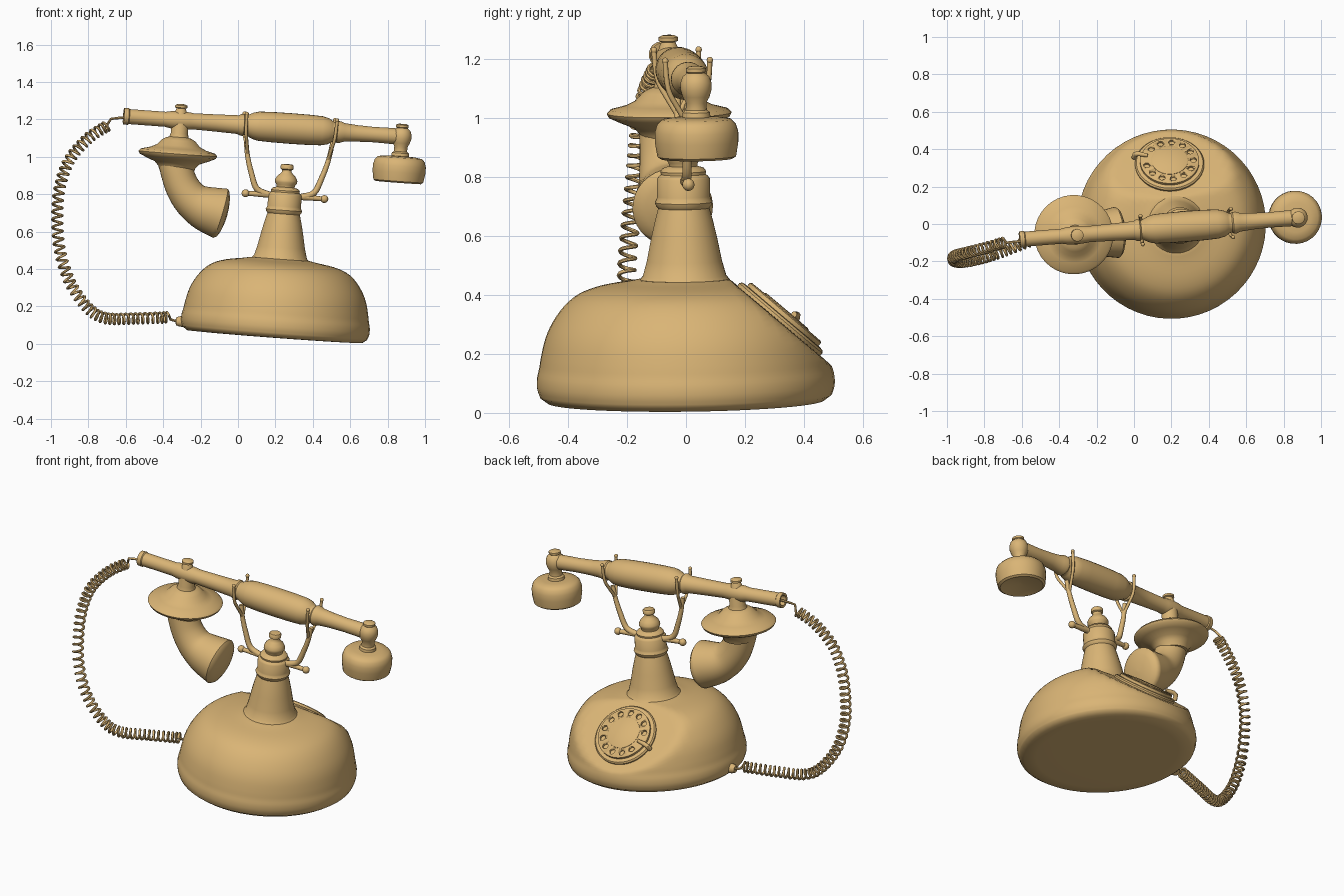
import bpy, bmesh, math
from mathutils import Vector, Matrix

if "Cube" in bpy.data.objects:
    bpy.data.objects.remove(bpy.data.objects["Cube"])

brass = bpy.data.materials.new("warm_tan")
brass.diffuse_color = (0.70, 0.46, 0.18, 1)
brass.use_nodes = True
brass.node_tree.nodes["Principled BSDF"].inputs["Base Color"].default_value = brass.diffuse_color

# whole telephone leans slightly: one shared frame
I = Matrix.Identity(4)
M = (Matrix.Translation((0.195, 0, 0.037)) @ Matrix.Rotation(math.radians(4.5), 4, 'Z')
     @ Matrix.Rotation(math.radians(4.2), 4, 'Y') @ Matrix.Rotation(math.radians(1), 4, 'X'))


def finish(bm, name, frame, angle=40):
    bmesh.ops.remove_doubles(bm, verts=bm.verts, dist=1e-5)
    bmesh.ops.recalc_face_normals(bm, faces=bm.faces)
    me = bpy.data.meshes.new(name)
    bm.to_mesh(me)
    bm.free()
    ob = bpy.data.objects.new(name, me)
    bpy.context.collection.objects.link(ob)
    me.materials.append(brass)
    ob.matrix_world = frame
    bpy.ops.object.select_all(action='DESELECT')
    bpy.context.view_layer.objects.active = ob
    ob.select_set(True)
    bpy.ops.object.shade_smooth_by_angle(angle=math.radians(angle))
    return ob


def skin(bm, rings):
    n = len(rings[0])
    for a, b in zip(rings, rings[1:]):
        for i in range(n):
            j = (i + 1) % n
            bm.faces.new((a[i], a[j], b[j], b[i]))
    bm.faces.new(rings[0][::-1])
    bm.faces.new(rings[-1])


def lathe(name, prof, frame, seg=32, deform=None, angle=40):
    """prof: (radius, height) pairs turned about z"""
    bm = bmesh.new()
    rings = [[bm.verts.new((max(r, 1e-3) * math.cos(2 * math.pi * i / seg),
                            max(r, 1e-3) * math.sin(2 * math.pi * i / seg), h))
              for i in range(seg)] for r, h in prof]
    skin(bm, rings)
    if deform:
        for v in bm.verts:
            v.co = deform(v.co)
    return finish(bm, name, frame, angle)


def tube(name, pts, radii, frame=I, sides=10):
    pts = [Vector(p) for p in pts]
    if not isinstance(radii, (list, tuple)):
        radii = [radii] * len(pts)
    bm = bmesh.new()
    rings, n = [], None
    for k, p in enumerate(pts):
        t = (pts[min(k + 1, len(pts) - 1)] - pts[max(k - 1, 0)]).normalized()
        n = t.orthogonal() if n is None else n - t * n.dot(t)
        n.normalize()
        b = t.cross(n)
        rings.append([bm.verts.new(p + radii[k] * (n * math.cos(a) + b * math.sin(a)))
                      for a in (2 * math.pi * i / sides for i in range(sides))])
    skin(bm, rings)
    return finish(bm, name, frame, 50)


def spline(pts, i, t):
    """Catmull-Rom point on segment i"""
    g = lambda k: Vector(pts[max(0, min(len(pts) - 1, k))])
    a, b, c, d = g(i - 1), g(i), g(i + 1), g(i + 2)
    return 0.5 * (2 * b + (c - a) * t + (2 * a - 5 * b + 4 * c - d) * t * t
                  + (3 * b - a - 3 * c + d) * t ** 3)


def smooth(pts, n=5):
    return [spline(pts, i, k / n) for i in range(len(pts) - 1) for k in range(n)] + [Vector(pts[-1])]


def ball(name, c, r):
    prof = [(r * math.sin(math.pi * k / 10), -r * math.cos(math.pi * k / 10)) for k in range(11)]
    return lathe(name, prof, M @ Matrix.Translation(c), 14)


# base dome, flattened towards the sloping dial face
TILT = math.radians(41)
N = Vector((0, math.sin(TILT), math.cos(TILT)))


def flatten(co):
    over = co.dot(N) - 0.413
    if over > 0 and co.y > 0.14:
        return co - N * over * 0.97
    return co


dome = [(.495, .02), (.505, .05), (.505, .085), (.497, .12), (.49, .16), (.475, .22), (.45, .275),
        (.41, .33), (.36, .37), (.29, .395), (.2, .41), (.16, .418)]
lathe("base", [(0, 0), (.2, 0), (.4, 0), (.47, .002)] + [(p.x, p.y) for p in smooth([(x, y, 0) for x, y in dome], 3)]
      + [(.12, .42), (0, .42)], M, 56, flatten)

# neck and finial
lathe("neck", [(0, .39), (.165, .40), (.152, .418), (.142, .43), (.128, .48), (.112, .56), (.098, .62), (.087, .66),
               (.094, .668), (.098, .68), (.092, .692), (.09, .70), (.09, .76), (.084, .768), (.076, .775),
               (.078, .785), (.07, .796), (.048, .803), (.05, .815), (.06, .828), (.06, .84), (.05, .86),
               (.034, .875), (.026, .885), (.026, .895), (.034, .9), (.035, .918), (.03, .925), (0, .928)], M, 32)

# cradle bar with ball ends and two forks
tube("cradle_bar", [(-.21, 0, .755), (-.1, 0, .757), (.1, 0, .757), (.21, 0, .755)], [.012, .017, .017, .012], M)
for s, side in ((-1, "left"), (1, "right")):
    ball(side + "_bar_knob", (s * .212, 0, .755), .021)
    tube(side + "_fork_stem", smooth([(s * .09, 0, .757), (s * .155, 0, .785), (s * .19, 0, .868),
                                      (s * .215, 0, .95), (s * .23, 0, 1.03)]),
         [.018 - .006 * k / 20 for k in range(21)], M)
    for w, end in ((-1, "front"), (1, "back")):
        tube(f"{side}_{end}_fork_tine", smooth([(s * .215, 0, .96), (s * .227, w * .035, 1.02),
                                                (s * .237, w * .062, 1.07), (s * .241, w * .072, 1.12),
                                                (s * .243, w * .076, 1.18)]), .009, M, 8)
        ball(f"{side}_{end}_tine_tip", (s * .243, w * .076, 1.18), .011)

# handset bar, lathed along x
AX = 1.118
HB = M @ Matrix.Translation((0, 0, AX)) @ Matrix.Rotation(math.pi / 2, 4, 'Y')
lathe("handset_bar", [(0, -.86), (.028, -.86), (.03, -.893), (.043, -.895), (.045, -.87), (.04, -.865), (.04, -.67),
                      (.046, -.64), (.049, -.59), (.046, -.54), (.043, -.52), (.046, -.4), (.05, -.28), (.058, -.265),
                      (.058, -.25), (.052, -.243), (.052, -.235), (.058, -.225), (.07, -.2), (.078, -.17), (.081, -.1),
                      (.082, 0), (.081, .1), (.078, .17), (.07, .205), (.058, .225), (.052, .235), (.052, .245),
                      (.058, .252), (.058, .27), (.05, .29), (.044, .36), (.041, .45), (.043, .56), (.04, .6), (0, .61)],
      HB, 28)

# round receiver on the right end
lathe("receiver", [(0, -.225), (.06, -.23), (.11, -.243), (.122, -.246), (.134, -.238), (.142, -.19), (.142, -.155),
                   (.134, -.128), (.118, -.112), (.08, -.106), (.048, -.104), (.046, -.088), (.036, -.08), (.035, -.055),
                   (.046, -.035), (.053, -.01), (.053, .012), (.045, .034), (.03, .046), (.034, .05), (.034, .062),
                   (.022, .068), (0, .069)], M @ Matrix.Translation((.60, 0, AX)), 32)

# flanged mouthpiece on the left
lathe("mouthpiece_flange", [(0, -.28), (.088, -.28), (.1, -.25), (.12, -.228), (.17, -.208), (.205, -.192), (.212, -.178),
                            (.2, -.165), (.15, -.152), (.115, -.135), (.09, -.108), (.07, -.096), (.052, -.09),
                            (.046, -.07), (.046, 0), (.03, .05), (.024, .064), (.033, .068), (.033, .08),
                            (.02, .087), (0, .088)], M @ Matrix.Translation((-.59, 0, AX)), 36)
horn = smooth([(-.335, -.07, .97), (-.327, -.07, .925), (-.298, -.067, .842), (-.249, -.062, .772),
               (-.179, -.053, .727), (-.094, -.045, .698)], 4)
rad = [p.x for p in smooth([(.088, 0, 0), (.088, 0, 0), (.091, 0, 0), (.1, 0, 0), (.12, 0, 0), (.137, 0, 0)], 4)]
d = Vector((.96, .07, -.27))
tube("mouthpiece_horn", horn + [horn[-1] + d * k for k in (.014, .026, .034, .038)],
     rad + [.125, .095, .05, .001], I, 32)

# dial plate, finger wheel with holes, centre disc and stop
D = M @ Matrix.Translation(N * .413 + Vector((0, N.z, -N.y)) * .063) @ Matrix.Rotation(-TILT, 4, 'X')
lathe("dial_plate", [(0, -.03), (.18, -.03), (.185, .012), (.178, .02), (.165, .022), (0, .022)], D, 48)
wheel = lathe("finger_wheel", [(0, .018), (.158, .018), (.158, .036), (.153, .04), (0, .04)], D, 48)
bm = bmesh.new()
for i in range(12):
    a = math.radians(162 + 360 / 13 * (i + 1))
    bmesh.ops.create_cone(bm, cap_ends=True, segments=14, radius1=.017, radius2=.017, depth=.034,
                          matrix=Matrix.Translation((.127 * math.cos(a), .127 * math.sin(a), .043)))
cutter = finish(bm, "hole_cutter", D)
cutter.hide_render = True
mod = wheel.modifiers.new("holes", 'BOOLEAN')
mod.operation, mod.object, mod.solver = 'DIFFERENCE', cutter, 'EXACT'
bpy.context.view_layer.objects.active = wheel
bpy.ops.object.modifier_move_to_index(modifier="holes", index=0)
bpy.ops.object.modifier_apply(modifier="holes")
bpy.data.objects.remove(cutter)
lathe("dial_centre", [(0, .035), (.098, .035), (.098, .042), (.093, .045), (0, .045)], D, 40)
tube("finger_stop", [(-.185, .06, .015), (-.18, .058, .045), (-.16, .052, .053), (-.115, .038, .05)],
     [.014, .014, .013, .01], D)

# coiled cord with straight ends
path = [(-.70, -.1, 1.165), (-.80, -.13, 1.10), (-.90, -.155, .985), (-.953, -.17, .837), (-.966, -.185, .676),
        (-.953, -.2, .505), (-.90, -.2, .334), (-.805, -.18, .195), (-.71, -.15, .138), (-.553, -.09, .136),
        (-.377, -.03, .142)]
turns = [5, 5, 4.5, 4, 4, 4.5, 5, 4.5, 6.5, 7.5]
coil, phase = [], 0.0
for i, tn in enumerate(turns):
    n = int(tn * 12)
    for k in range(n):
        t = k / n
        p = spline(path, i, t)
        tan = (spline(path, i, t + .01) - p).normalized()
        b = (Vector((0, 1, 0)) - tan * tan.y).normalized()
        coil.append(p + .027 * (b * math.cos(phase) + tan.cross(b) * math.sin(phase)))
        phase += 2 * math.pi / 12
tube("coiled_cord",
     [(-.59, -.09, 1.21), (-.64, -.095, 1.208), (-.68, -.1, 1.203)] + coil
     + [(-.36, -.02, .13), (-.33, -.012, .122), (-.28, -.01, .125)], .007, I, 7)

# cord socket in the base rim
tube("cord_socket", [(-.26, -.01, .12), (-.315, -.012, .12), (-.332, -.013, .12)], [.034, .027, .02], I, 16)
